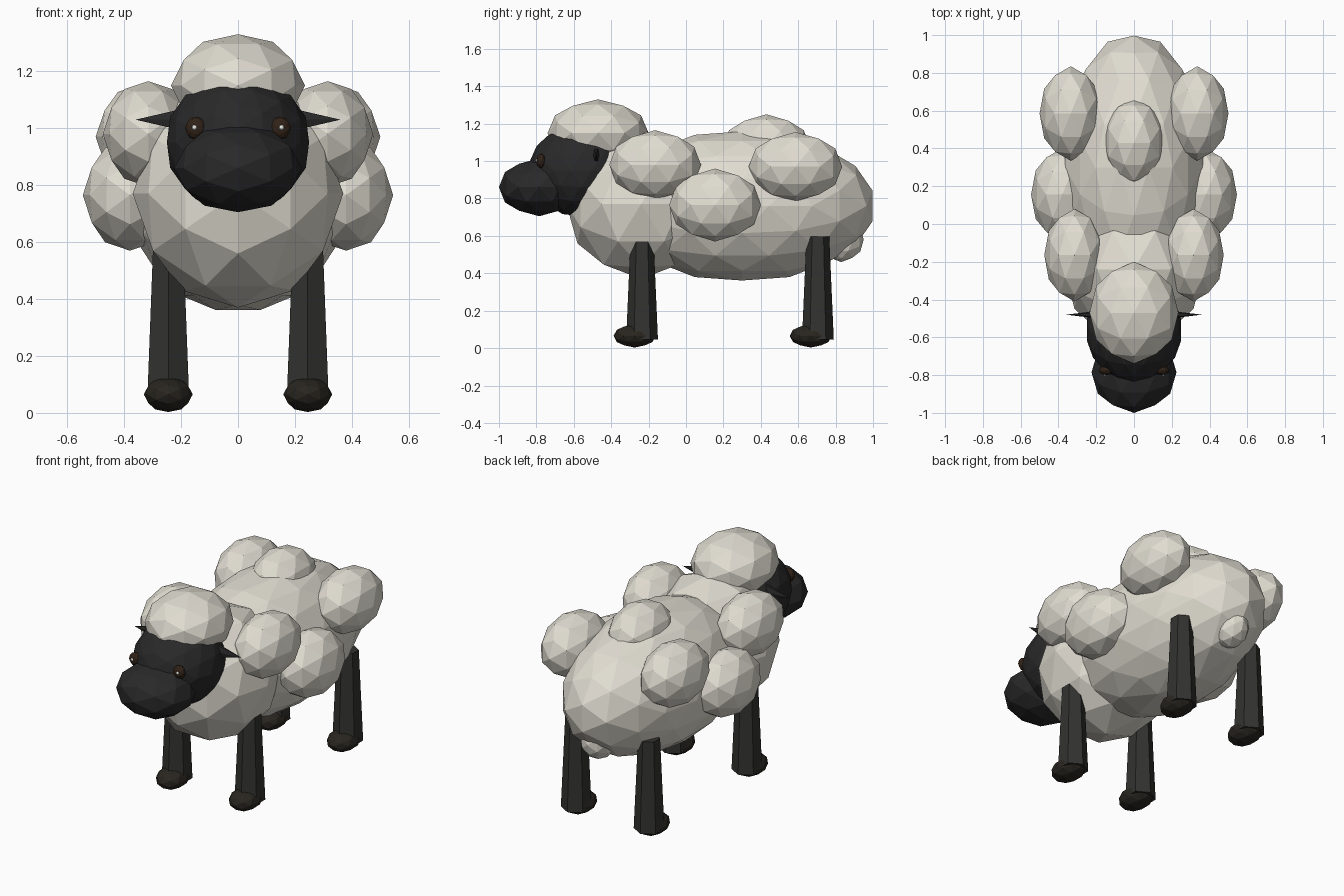
import bpy, bmesh, math
from mathutils import Matrix, Vector

if "Cube" in bpy.data.objects:
    bpy.data.objects.remove(bpy.data.objects["Cube"])


def material(name, r, g, b):
    m = bpy.data.materials.new(name)
    m.diffuse_color = (r, g, b, 1)
    m.use_nodes = True
    m.node_tree.nodes["Principled BSDF"].inputs["Base Color"].default_value = m.diffuse_color
    return m


WOOL = material("wool", 0.75, 0.72, 0.64)
FACE = material("dark_face", 0.022, 0.022, 0.022)
LEG = material("dark_leg", 0.032, 0.032, 0.03)
HOOF = material("hoof_brown", 0.022, 0.019, 0.014)
EYE = material("eye_brown", 0.03, 0.016, 0.009)
GLINT = material("eye_glint", 0.9, 0.9, 0.85)


def finish(bm, name, mat):
    bmesh.ops.recalc_face_normals(bm, faces=bm.faces)
    me = bpy.data.meshes.new(name)
    bm.to_mesh(me)
    bm.free()
    me.materials.append(mat)
    ob = bpy.data.objects.new(name, me)
    bpy.context.collection.objects.link(ob)
    return ob


def ball(name, centre, radii, mat, cuts=1):
    """Faceted ellipsoid: an icosahedron symmetric in all axes, subdivided and rounded."""
    t = (1 + math.sqrt(5)) / 2
    bm = bmesh.new()
    for a in (-1, 1):
        for b in (-t, t):
            for co in ((a, 0, b), (0, b, a), (b, a, 0)):
                bm.verts.new(co)
    bmesh.ops.convex_hull(bm, input=bm.verts)
    bmesh.ops.subdivide_edges(bm, edges=bm.edges[:], cuts=cuts, use_grid_fill=True)
    for v in bm.verts:
        n = v.co.normalized()
        v.co = Vector(c + r * k for c, r, k in zip(centre, radii, n))
    return finish(bm, name, mat)


def cone(name, sides, r1, r2, depth, matrix, mat):
    bm = bmesh.new()
    bmesh.ops.create_cone(bm, cap_ends=True, segments=sides, radius1=r1,
                          radius2=r2, depth=depth, matrix=matrix)
    return finish(bm, name, mat)


# Fleece: body, chest, crown, tail and top tuft
ball("body", (0, 0.30, 0.76), (0.39, 0.712, 0.407), WOOL, 2)
ball("chest", (0, -0.24, 0.77), (0.37, 0.40, 0.40), WOOL)
ball("head_wool", (0, -0.47, 1.15), (0.235, 0.27, 0.18), WOOL)
ball("tail", (0, 0.83, 0.58), (0.10, 0.12, 0.12), WOOL)
ball("back_tuft", (0, 0.43, 1.07), (0.165, 0.235, 0.18), WOOL)

# Head and muzzle
ball("head", (0, -0.56, 0.95), (0.255, 0.28, 0.25), FACE, 2)
ball("muzzle", (0, -0.785, 0.86), (0.225, 0.215, 0.155), FACE)

for s, side in ((1, "right"), (-1, "left")):
    # Side tufts of wool
    for name, x, y, z, r in (("front_tuft", 0.315, -0.165, 0.98, (0.16, 0.245, 0.185)),
                             ("middle_tuft", 0.38, 0.155, 0.765, (0.165, 0.245, 0.195)),
                             ("rear_tuft", 0.335, 0.585, 0.97, (0.165, 0.25, 0.185))):
        ball(f"{side}_{name}", (s * x, y, z), r, WOOL)

    # Eyes with a small glint
    ball(f"{side}_eye", (s * 0.148, -0.775, 1.0), (0.038, 0.026, 0.04), EYE)
    ball(f"{side}_eye_glint", (s * 0.153, -0.798, 1.003), (0.009, 0.007, 0.009), GLINT)

    # Flattened pointed ears
    ear = (Matrix.Translation((s * 0.27, -0.48, 1.03))
           @ Matrix.Diagonal((1, 0.45, 1, 1))
           @ Matrix.Rotation(s * math.pi / 2, 4, 'Y'))
    cone(f"{side}_ear", 6, 0.048, 0, 0.18, ear, FACE)

    # Tapered legs and hooves
    for name, y, hoof_y in (("front", -0.235, -0.275), ("rear", 0.705, 0.667)):
        cone(f"{side}_{name}_leg", 6, 0.085, 0.061, 0.55,
             Matrix.Translation((s * 0.245, y, 0.322)), LEG)
        ball(f"{side}_{name}_hoof", (s * 0.245, hoof_y, 0.065),
             (0.086, 0.112, 0.062), HOOF)
